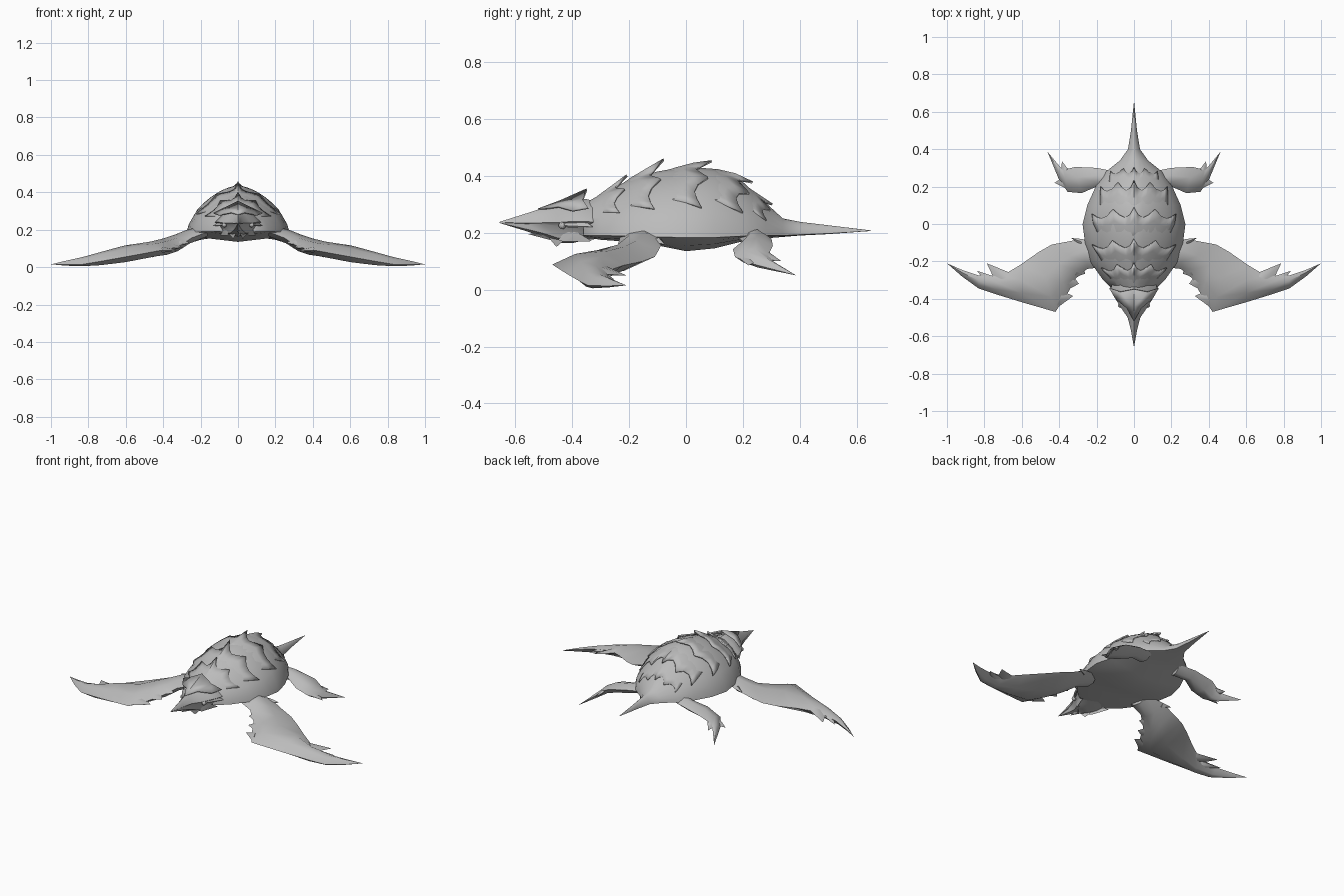
import bpy, bmesh, math
from mathutils import Vector as V

if "Cube" in bpy.data.objects:
    bpy.data.objects.remove(bpy.data.objects["Cube"])

grey = bpy.data.materials.new("stone_grey")
grey.diffuse_color = (0.5, 0.5, 0.5, 1)
grey.use_nodes = True
grey.node_tree.nodes["Principled BSDF"].inputs["Base Color"].default_value = grey.diffuse_color


def finish(name, verts, faces, mirror=False, solid=0, angle=40):
    me = bpy.data.meshes.new(name)
    me.from_pydata([tuple(v) for v in verts], [], faces)
    bm = bmesh.new()
    bm.from_mesh(me)
    bmesh.ops.remove_doubles(bm, verts=bm.verts, dist=0.0004)
    bmesh.ops.recalc_face_normals(bm, faces=bm.faces)
    # Open plates must face upwards
    if solid and sum(f.normal.z * f.calc_area() for f in bm.faces) < 0:
        bmesh.ops.reverse_faces(bm, faces=bm.faces)
    bm.to_mesh(me)
    bm.free()
    me.materials.append(grey)
    ob = bpy.data.objects.new(name, me)
    bpy.context.collection.objects.link(ob)
    bpy.ops.object.select_all(action='DESELECT')
    ob.select_set(True)
    bpy.context.view_layer.objects.active = ob
    bpy.ops.object.shade_smooth_by_angle(angle=math.radians(angle))
    if solid:
        m = ob.modifiers.new("thickness", 'SOLIDIFY')
        m.thickness, m.offset = solid, -1
    if mirror:
        m = ob.modifiers.new("mirror", 'MIRROR')
        m.use_mirror_merge = False
    return ob


def skin(rings):
    """Join closed rings of equal length and cap both ends."""
    n = len(rings[0])
    verts = [p for r in rings for p in r]
    faces = [(i * n + j, i * n + (j + 1) % n, (i + 1) * n + (j + 1) % n, (i + 1) * n + j)
             for i in range(len(rings) - 1) for j in range(n)]
    faces += [tuple(range(n)), tuple(range(len(verts) - n, len(verts)))]
    return verts, faces


def blade(name, sections, mirror=True):
    """Lens-shaped sections, each (front point, rear point, thickness)."""
    rings = []
    for a, b, t in sections:
        a, b, up = V(a), V(b), V((0, 0, t / 2))
        rings.append([a, a.lerp(b, .25) + up * .85, a.lerp(b, .6) + up, b,
                      a.lerp(b, .6) - up, a.lerp(b, .25) - up * .85])
    return finish(name, *skin(rings), mirror=mirror, angle=50)


def spike(name, a, b, tip, t=.03):
    return blade(name, [(a, b, t), (tip, tip, 0)])


# Body stations: y, half width, top z, rim z, belly z (runs into the tail)
BODY = [(-.36, .10, .30, .19, .185), (-.30, .165, .335, .19, .175), (-.2, .235, .385, .188, .168),
        (-.1, .262, .415, .185, .155), (0, .275, .432, .183, .135), (.1, .25, .424, .183, .145),
        (.2, .205, .378, .188, .17), (.28, .15, .305, .19, .18), (.34, .075, .25, .19, .185),
        (.4, .032, .238, .193, .19), (.5, .016, .226, .197, .195), (.65, .001, .208, .206, .206)]


def station(y):
    for p, q in zip(BODY, BODY[1:]):
        if y <= q[0]:
            f = (y - p[0]) / (q[0] - p[0])
            return [m + (n - m) * f for m, n in zip(p, q)]


def shell_point(y, a, lift=0):
    """Point on the dome at angle a from the crest, raised by lift."""
    _, w, h, r, _ = station(y)
    s, c = abs(math.sin(a)) ** 1.25, max(math.cos(a), 0) ** 1.25
    sx = math.copysign(1, a)
    return V((sx * (w * s + lift * abs(math.sin(a))), y, r + (h - r) * c + lift * math.cos(a)))


# Shell, belly and tail in one skin
rings = []
for y, w, h, r, b in BODY:
    dome = [shell_point(y, math.radians(-90 + 15 * k)) for k in range(13)]
    under = [V((w * f, y, r + (b - r) * g)) for f, g in
             ((.85, .25), (.6, .6), (0, 1), (-.6, .6), (-.85, .25))]
    rings.append(dome + under)
finish("shell_and_tail", *skin(rings), angle=50)

# Overlapping jagged scale rows: front y, tip y, lift at tip, half angle in degrees
EDGE = [1, .5, .3, .5, .85, .4, .25, .35, .55]
for i, (y0, y1, lift, span) in enumerate([(-.35, -.21, .024, 58), (-.25, -.08, .042, 60),
                                          (-.10, .09, .030, 60), (.05, .235, .034, 60),
                                          (.19, .305, .02, 58)]):
    verts, cols = [], 17
    for row in range(4):
        t = row / 3
        for k in range(cols):
            m = abs(k - 8)
            e = EDGE[m]
            rear = y1 - (1 - e) * .42 * (y1 - y0)
            rise = lift if m == 0 else .004 + lift * .3 * e
            verts.append(shell_point(y0 + (rear - y0) * t,
                                     math.radians(span * (k - 8) / 8 * (.78 + .22 * t)),
                                     -.006 + (rise + .006) * t ** 1.2))
    faces = [(r * cols + k, r * cols + k + 1, (r + 1) * cols + k + 1, (r + 1) * cols + k)
             for r in range(3) for k in range(cols - 1)]
    finish(f"scale_row_{i + 1}", verts, faces, solid=.008, angle=40)

# Head: y, half width, top, middle and bottom heights
rings = []
for y, w, t, m, b in [(-.655, .001, .238, .236, .234), (-.56, .018, .268, .234, .205),
                      (-.5, .034, .288, .235, .185), (-.45, .068, .303, .235, .163),
                      (-.40, .1, .318, .24, .163), (-.35, .122, .318, .24, .175),
                      (-.28, .12, .30, .23, .18)]:
    rings.append([V((x * w, y, z)) for x, z in
                  ((0, t), (.6, m + (t - m) * .65), (1, m), (.8, m - .02 * w / .12), (.65, b + (m - b) * .25), (0, b),
                   (-.65, b + (m - b) * .25), (-.8, m - .02 * w / .12), (-1, m), (-.6, m + (t - m) * .65))])
finish("head", *skin(rings), angle=35)

# Crest plate sweeping back over the head
finish("head_crest", [(0, -.52, .285), (.04, -.45, .295), (.10, -.40, .28), (.132, -.345, .29),
                      (.075, -.365, .318), (0, -.35, .355), (0, -.44, .315)],
       [(0, 1, 6), (1, 2, 4), (2, 3, 4), (1, 4, 6), (4, 5, 6)], mirror=True, solid=.008, angle=35)

# Cheeks and lower beak
spike("cheek_upper", (.08, -.43, .225), (.09, -.37, .25), (.135, -.325, .22))
spike("cheek_lower", (.05, -.45, .175), (.08, -.38, .2), (.095, -.33, .17))
spike("chin_spike", (.01, -.48, .18), (.05, -.42, .18), (.025, -.455, .15))
blade("lower_beak", [((-.02, -.46, .19), (.02, -.46, .19), .04),
                     ((0, -.555, .195), (0, -.555, .195), 0)], mirror=False)
bpy.ops.mesh.primitive_uv_sphere_add(segments=10, ring_count=6, radius=.013, location=(.073, -.435, .225))
eye = bpy.context.object
eye.name = "eyes"
eye.data.materials.append(grey)
bpy.ops.object.transform_apply(location=True)
eye.modifiers.new("mirror", 'MIRROR')

# Front flippers
blade("front_flippers", [
    ((.16, -.23, .19), (.18, -.10, .19), .06), ((.25, -.24, .155), (.28, -.08, .17), .075),
    ((.31, -.29, .115), (.36, -.095, .14), .085), ((.36, -.38, .098), (.44, -.11, .115), .085),
    ((.42, -.47, .088), (.51, -.15, .10), .08), ((.60, -.418, .055), (.61, -.22, .085), .085),
    ((.74, -.375, .03), (.71, -.28, .065), .066), ((.83, -.345, .015), (.83, -.275, .045), .042),
    ((.92, -.28, .013), (.92, -.245, .03), .022), ((1, -.21, .015), (1, -.21, .015), 0)])

# Spikes on the flipper edges
for i, (a, b, tip) in enumerate([
        ((.64, -.27, .075), (.74, -.31, .055), (.787, -.21, .05)),
        ((.72, -.29, .055), (.80, -.30, .04), (.84, -.25, .035)),
        ((.38, -.36, .098), (.42, -.455, .088), (.325, -.385, .09)),
        ((.33, -.27, .115), (.37, -.36, .10), (.295, -.32, .105)),
        ((.28, -.22, .145), (.33, -.29, .115), (.26, -.265, .13)),
        ((.28, -.12, .165), (.28, -.08, .17), (.335, -.075, .16))]):
    spike(f"front_spike_{i + 1}", a, b, tip, .03)

# Rear flippers
blade("rear_flippers", [
    ((.12, .17, .19), (.10, .28, .19), .06), ((.20, .20, .17), (.20, .30, .18), .06),
    ((.28, .165, .142), (.315, .305, .155), .062), ((.355, .172, .115), (.375, .29, .122), .05),
    ((.40, .235, .09), (.395, .305, .10), .035), ((.463, .387, .05), (.463, .387, .05), 0)])
for i, (a, b, tip) in enumerate([
        ((.345, .18, .115), (.38, .25, .10), (.425, .22, .085)),
        ((.35, .29, .128), (.39, .29, .105), (.385, .335, .10))]):
    spike(f"rear_spike_{i + 1}", a, b, tip, .025)
